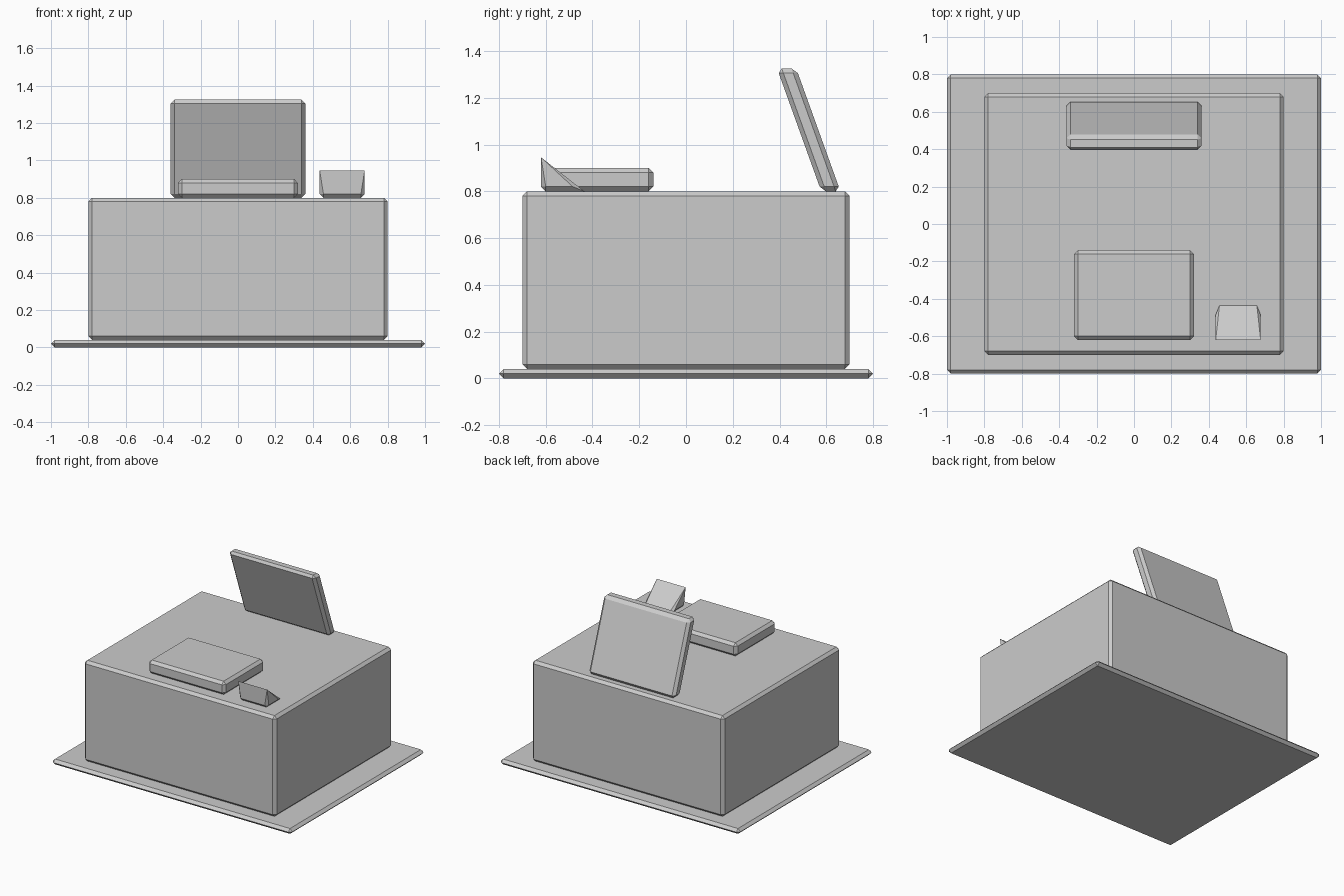
import bpy
import bmesh
from mathutils import Matrix

cube = bpy.data.objects.get("Cube")
if cube:
    bpy.data.objects.remove(cube, do_unlink=True)

CHAMFER = 0.02

grey = bpy.data.materials.new("plain grey")
grey.use_nodes = True
COLOUR = (0.6, 0.6, 0.6, 1)
grey.diffuse_color = COLOUR
grey.node_tree.nodes["Principled BSDF"].inputs["Base Color"].default_value = COLOUR


def add_object(name, bm, location):
    bmesh.ops.recalc_face_normals(bm, faces=bm.faces)
    mesh = bpy.data.meshes.new(name)
    bm.to_mesh(mesh)
    bm.free()
    mesh.materials.append(grey)
    obj = bpy.data.objects.new(name, mesh)
    obj.location = location
    bpy.context.collection.objects.link(obj)
    return obj


def chamfered_box(name, centre, size, lean=0.0):
    """Box with flat chamfers; lean shifts y for each unit of height."""
    bm = bmesh.new()
    bmesh.ops.create_cube(bm, size=1)
    bmesh.ops.scale(bm, vec=size, verts=bm.verts)
    bmesh.ops.bevel(bm, geom=bm.edges[:], offset=CHAMFER, segments=1,
                    affect='EDGES', clamp_overlap=True)
    bmesh.ops.remove_doubles(bm, verts=bm.verts, dist=0.0005)
    shear = Matrix.Identity(4)
    shear[1][2] = lean
    bm.transform(shear)
    return add_object(name, bm, centre)


# Floor plate and main block
chamfered_box("floor_plate", (0, 0, 0.02), (2, 1.6, 0.04))
chamfered_box("main_block", (0, 0, 0.42), (1.6, 1.4, 0.76))

# Flat pad at the front and leaning panel at the back
chamfered_box("front_pad", (0, -0.38, 0.85), (0.64, 0.48, 0.1))
chamfered_box("leaning_panel", (0, 0.525, 1.0625), (0.72, 0.082, 0.525), lean=-0.36)

# Small wedge: sharp top edge at the front, chamfered foot
half_section = [
    (0.12, -0.62, 0.145),
    (0.10, -0.62, 0.02), (0.12, -0.60, 0.02), (0.12, -0.485, 0.02),
    (0.10, -0.60, 0), (0.10, -0.435, 0),
]
bm = bmesh.new()
for x, y, z in half_section:
    for side in (-1, 1):
        bm.verts.new((side * x, y, z))
bmesh.ops.convex_hull(bm, input=bm.verts[:])
bmesh.ops.dissolve_limit(bm, angle_limit=0.01, verts=bm.verts[:], edges=bm.edges[:])
add_object("small_wedge", bm, (0.557, 0, 0.8))
